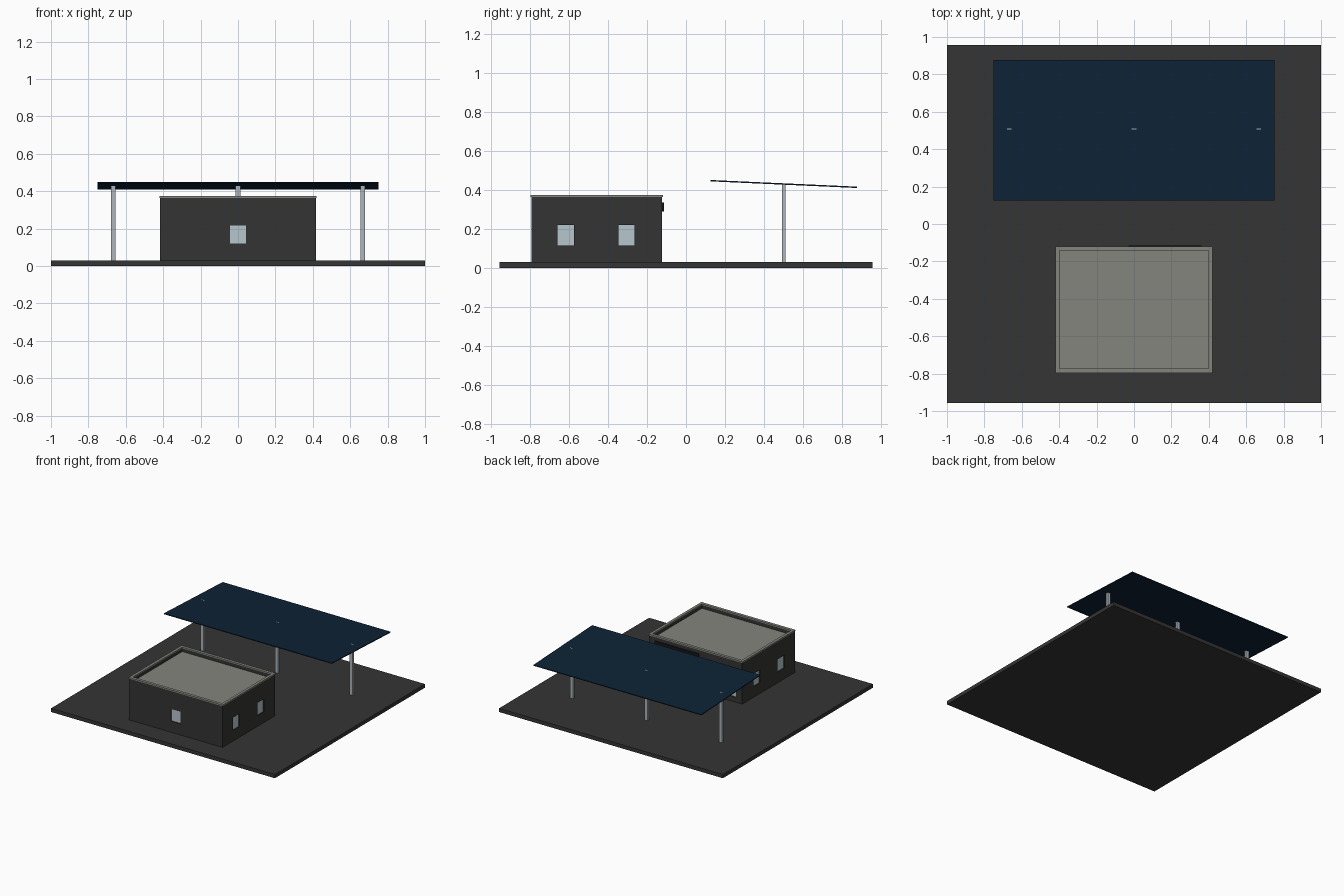
import bpy, bmesh, math
from mathutils import Vector

if "Cube" in bpy.data.objects:
    bpy.data.objects.remove(bpy.data.objects["Cube"])


def material(name, rgb):
    m = bpy.data.materials.new(name)
    m.diffuse_color = (*rgb, 1)
    m.use_nodes = True
    m.node_tree.nodes["Principled BSDF"].inputs["Base Color"].default_value = m.diffuse_color
    return m


ASPHALT = material("dark asphalt", (0.035, 0.035, 0.035))
WALL = material("charcoal wall", (0.034, 0.034, 0.033))
ROOF = material("warm grey roof", (0.235, 0.235, 0.21))
NAVY = material("navy panel", (0.004, 0.016, 0.037))
STEEL = material("pale steel", (0.42, 0.46, 0.50))
GLASS = material("pale glass", (0.47, 0.57, 0.61))
BLACK = material("black sign", (0.008, 0.008, 0.009))


def box(name, lo, hi, mat):
    """Axis-aligned box from its two opposite corners."""
    lo, hi = Vector(lo), Vector(hi)
    bm = bmesh.new()
    bmesh.ops.create_cube(bm, size=1)
    for v in bm.verts:
        v.co = Vector((v.co[i] * (hi[i] - lo[i]) for i in range(3)))
    me = bpy.data.meshes.new(name)
    bm.to_mesh(me)
    bm.free()
    me.materials.append(mat)
    ob = bpy.data.objects.new(name, me)
    ob.location = (lo + hi) / 2
    bpy.context.collection.objects.link(ob)
    return ob


def cut(target, cutter):
    """Subtract a box, then discard it."""
    bpy.context.view_layer.update()
    mod = target.modifiers.new("cut", "BOOLEAN")
    mod.operation, mod.solver, mod.object = "DIFFERENCE", "EXACT", cutter
    bpy.context.view_layer.objects.active = target
    bpy.ops.object.modifier_apply(modifier=mod.name)
    bpy.data.objects.remove(cutter)


# Ground slab
box("ground_slab", (-1, -0.957, 0), (1, 0.957, 0.03), ASPHALT)

# Building shell with a sunken roof
X, Y0, Y1, TOP = 0.417, -0.793, -0.122, 0.364
walls = box("walls", (-X, Y0, 0.03), (X, Y1, TOP), WALL)
cut(walls, box("roof_cutter", (-0.398, -0.772, 0.335), (0.398, -0.143, 0.5), WALL))
box("roof_deck", (-0.398, -0.772, 0.33), (0.398, -0.143, 0.338), ROOF)

# Coping around the parapet
coping = box("coping", (-0.42, -0.796, TOP), (0.42, -0.119, 0.374), ROOF)
cut(coping, box("coping_cutter", (-0.398, -0.772, 0.3), (0.398, -0.143, 0.5), ROOF))

# Recessed windows and door: (name, low corner, high corner, outward direction)
D = 0.012
openings = [("front_window", (-0.043, Y0, 0.12), (0.043, Y0, 0.218), (0, -1, 0))]
for side, s in (("left", -1), ("right", 1)):
    for n, y in (("near", -0.617), ("far", -0.305)):
        openings.append((f"{side}_{n}_window", (s * X, y - 0.042, 0.116),
                         (s * X, y + 0.042, 0.22), (s, 0, 0)))
openings.append(("shop_window", (-0.36, Y1, 0.07), (-0.08, Y1, 0.22), (0, 1, 0)))
openings.append(("shop_door", (0.10, Y1, 0.031), (0.22, Y1, 0.24), (0, 1, 0)))
for name, lo, hi, n in openings:
    lo, hi, n = Vector(lo), Vector(hi), Vector(n)

    def span(a, b):
        p, q = lo + n * a, hi + n * b
        return ([min(p[i], q[i]) for i in range(3)], [max(p[i], q[i]) for i in range(3)])

    cut(walls, box(name + "_cutter", *span(-D, 0.02), WALL))
    box(name, *span(-D - 0.002, -D + 0.004), GLASS)

# Blank sign plate above the door
box("sign_plate", (-0.03, Y1, 0.288), (0.36, Y1 + 0.008, 0.335), BLACK)

# Tilted canopy
canopy = box("canopy", (-0.75, 0.125, 0.4265), (0.75, 0.876, 0.4335), NAVY)
canopy.rotation_euler.x = -math.atan(0.034 / 0.75)

# Canopy posts
for name, x in (("left_post", -0.667), ("middle_post", 0), ("right_post", 0.667)):
    box(name, (x - 0.013, 0.491, 0.03), (x + 0.013, 0.511, 0.4333), STEEL)
